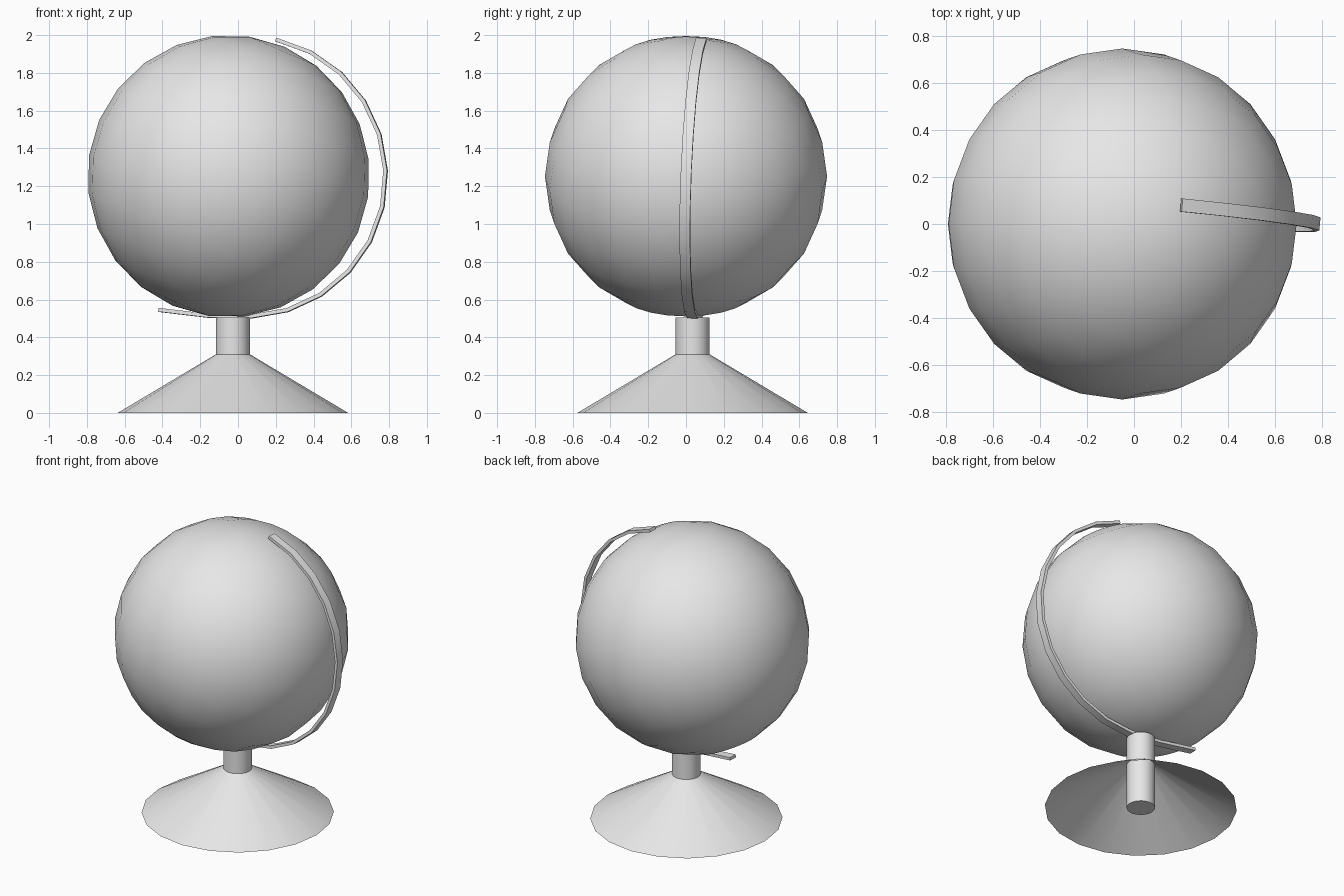
import bpy, bmesh, math
from mathutils import Vector, Matrix

cube = bpy.data.objects.get("Cube")
if cube:
    bpy.data.objects.remove(cube, do_unlink=True)

grey = bpy.data.materials.new("light_grey")
grey.use_nodes = True
colour = (0.8, 0.8, 0.8, 1)
grey.diffuse_color = colour
grey.node_tree.nodes["Principled BSDF"].inputs["Base Color"].default_value = colour


def add_object(name, bm, angle=40):
    bmesh.ops.recalc_face_normals(bm, faces=bm.faces)
    mesh = bpy.data.meshes.new(name)
    bm.to_mesh(mesh)
    bm.free()
    mesh.materials.append(grey)
    obj = bpy.data.objects.new(name, mesh)
    bpy.context.collection.objects.link(obj)
    bpy.ops.object.select_all(action='DESELECT')
    obj.select_set(True)
    bpy.context.view_layer.objects.active = obj
    bpy.ops.object.shade_smooth_by_angle(angle=math.radians(angle))


def add_cone(name, r1, r2, z1, z2, caps, sides):
    bm = bmesh.new()
    place = Matrix.Translation((-0.027, 0.035, (z1 + z2) / 2))
    bmesh.ops.create_cone(bm, cap_ends=caps, segments=sides, radius1=r1,
                          radius2=r2, depth=z2 - z1, matrix=place)
    add_object(name, bm)


# Hollow conical foot and the post running through it
add_cone("base", 0.61, 0.09, 0, 0.31, False, 20)
add_cone("post", 0.09, 0.09, 0, 0.505, True, 32)

# Tilted ball
bm = bmesh.new()
tilt = Matrix.Rotation(math.radians(23.4), 4, 'Y')
bmesh.ops.create_uvsphere(bm, u_segments=24, v_segments=12, radius=0.747,
                          matrix=Matrix.Translation((-0.05, 0, 1.253)) @ tilt)
add_object("globe", bm)

# Curved support arm: half circle with a nearly straight tail under the ball
centre_x, centre_z, radius = 0.04, 1.252, 0.742
path = []
for i in range(12):
    a = math.radians(77.4 - 15 * i)
    path.append((centre_x + radius * math.cos(a), centre_z + radius * math.sin(a)))
path += [(-0.15, 0.513), (-0.42, 0.545)]
points = [Vector((x, 0.0215 - 0.09 * x + 0.039 * z, z)) for x, z in path]
side = Vector((0.09, 1, -0.039)).normalized()

bm = bmesh.new()
rings = []
for i, p in enumerate(points):
    along = points[min(i + 1, len(points) - 1)] - points[max(i - 1, 0)]
    out = along.cross(side).normalized()
    rings.append([bm.verts.new(p + side * 0.028 * s + out * 0.01 * o)
                  for s, o in ((1, 1), (1, -1), (-1, -1), (-1, 1))])
for a, b in zip(rings, rings[1:]):
    for k in range(4):
        n = (k + 1) % 4
        bm.faces.new((a[k], a[n], b[n], b[k]))
bm.faces.new(rings[0])
bm.faces.new(rings[-1])
add_object("support_arm", bm)
